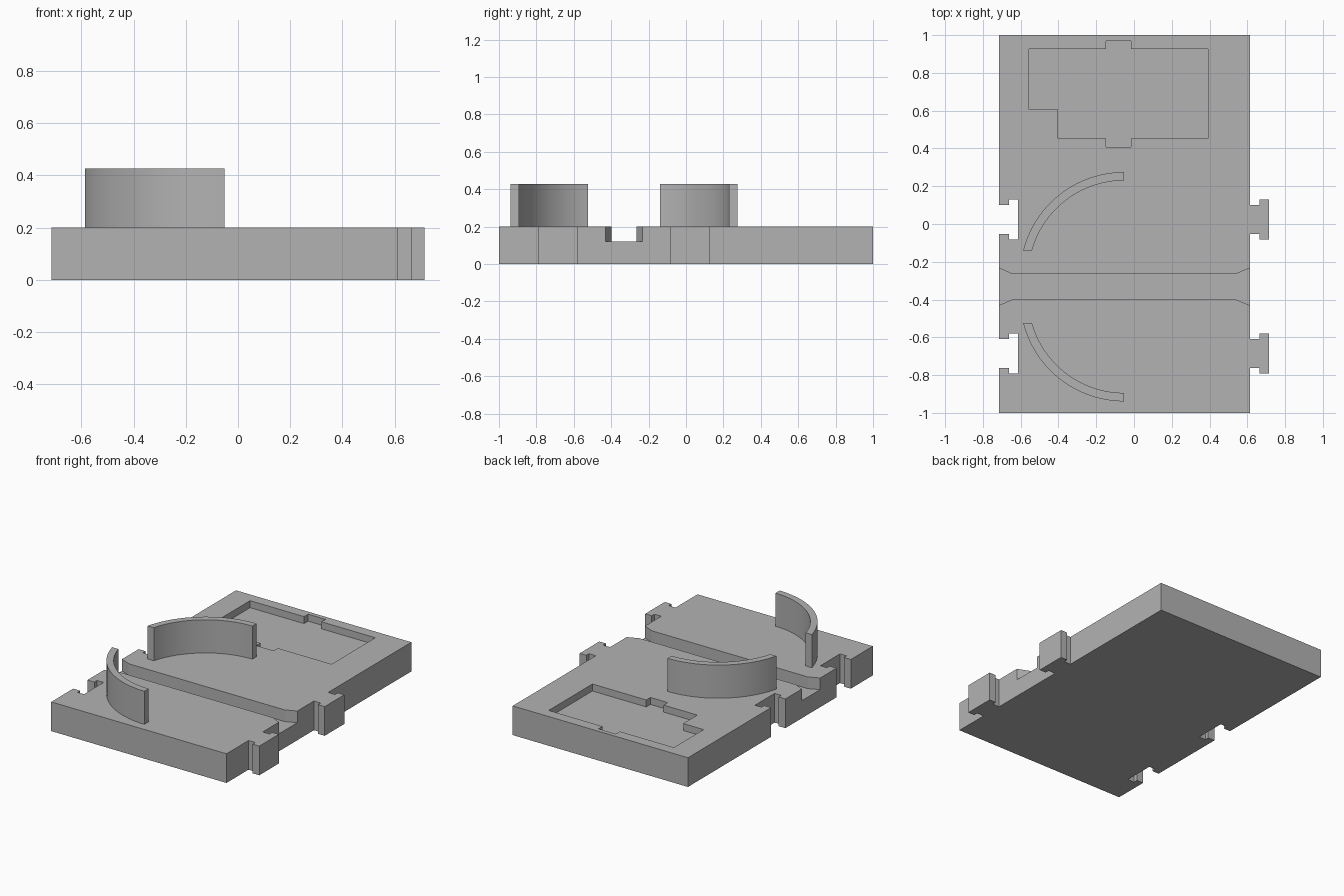
import bpy, bmesh
from math import sin, cos, asin, pi

old = bpy.data.objects.get("Cube")
if old:
    bpy.data.objects.remove(old, do_unlink=True)

# One grey for everything
grey = bpy.data.materials.new("plain grey")
grey.use_nodes = True
COLOUR = (0.45, 0.45, 0.45, 1)
grey.diffuse_color = COLOUR
grey.node_tree.nodes["Principled BSDF"].inputs["Base Color"].default_value = COLOUR


def prism(name, outline, z0, z1):
    """Extrude a plan outline between two heights."""
    bm = bmesh.new()
    face = bm.faces.new([bm.verts.new((x, y, z0)) for x, y in outline])
    top = bmesh.ops.extrude_face_region(bm, geom=[face])["geom"]
    for v in top:
        if isinstance(v, bmesh.types.BMVert):
            v.co.z = z1
    bmesh.ops.recalc_face_normals(bm, faces=bm.faces)
    mesh = bpy.data.meshes.new(name)
    bm.to_mesh(mesh)
    bm.free()
    mesh.materials.append(grey)
    obj = bpy.data.objects.new(name, mesh)
    bpy.context.collection.objects.link(obj)
    return obj


def carve(target, cutter):
    """Subtract the cutter, apply the result and remove the cutter."""
    mod = target.modifiers.new("carve", 'BOOLEAN')
    mod.operation = 'DIFFERENCE'
    mod.solver = 'EXACT'
    mod.object = cutter
    cutter.hide_render = True
    bpy.context.view_layer.objects.active = target
    bpy.ops.object.modifier_apply(modifier=mod.name)
    bpy.data.objects.remove(cutter, do_unlink=True)


LEFT, RIGHT, TOP = -0.715, 0.613, 0.2
AXIS = -0.332                     # centre line of the channel
JOINTS = (-0.685, 0.023)          # centres of the connectors


def joint(x, y):
    """T-shaped connector profile starting at edge x, from low y to high y."""
    neck, head, step, reach = 0.077, 0.106, 0.052, 0.102
    half = [(x, neck), (x + step, neck), (x + step, head), (x + reach, head)]
    return [(px, y - w) for px, w in half] + [(px, y + w) for px, w in reversed(half)]


# Base tile with tabs on one edge and matching sockets on the other
outline = [(LEFT, -1), (RIGHT, -1)]
for y in JOINTS:
    outline += joint(RIGHT, y)
outline += [(RIGHT, 1), (LEFT, 1)]
for y in reversed(JOINTS):
    outline += reversed(joint(LEFT, y))
base = prism("base_tile", outline, 0, TOP)

# Straight channel with flared mouths
side = [(LEFT - 0.05, 0.12), (-0.643, 0.067), (0.538, 0.067), (RIGHT + 0.05, 0.12)]
channel = [(x, AXIS - w) for x, w in side] + [(x, AXIS + w) for x, w in reversed(side)]
carve(base, prism("channel_cutter", channel, 0.12, 0.3))

# Shallow recess with one stepped corner and two finger notches
recess = [(-0.403, 0.453), (-0.148, 0.453), (-0.148, 0.408), (-0.016, 0.408),
          (-0.016, 0.453), (0.392, 0.453), (0.392, 0.926), (-0.016, 0.926),
          (-0.016, 0.97), (-0.148, 0.97), (-0.148, 0.926), (-0.557, 0.926),
          (-0.557, 0.605), (-0.403, 0.605)]
carve(base, prism("recess_cutter", recess, 0.152, 0.3))

# Curved guard walls on both sides of the channel
CX, RISE, OUTER, INNER, STEPS = -0.052, 0.055, 0.552, 0.507, 32


def arc(radius, sign):
    """Quarter arc ending square at the same distance from the channel."""
    start = asin((0.192 - RISE) / radius)
    angles = [start + (pi / 2 - start) * i / STEPS for i in range(STEPS + 1)]
    return [(CX - radius * cos(a), AXIS + sign * (RISE + radius * sin(a))) for a in angles]


for name, sign in (("back_curved_wall", 1), ("front_curved_wall", -1)):
    wall = prism(name, arc(OUTER, sign) + arc(INNER, sign)[::-1], TOP - 0.01, 0.427)
    bpy.ops.object.select_all(action='DESELECT')
    wall.select_set(True)
    bpy.context.view_layer.objects.active = wall
    bpy.ops.object.shade_smooth_by_angle(angle=pi / 6)
